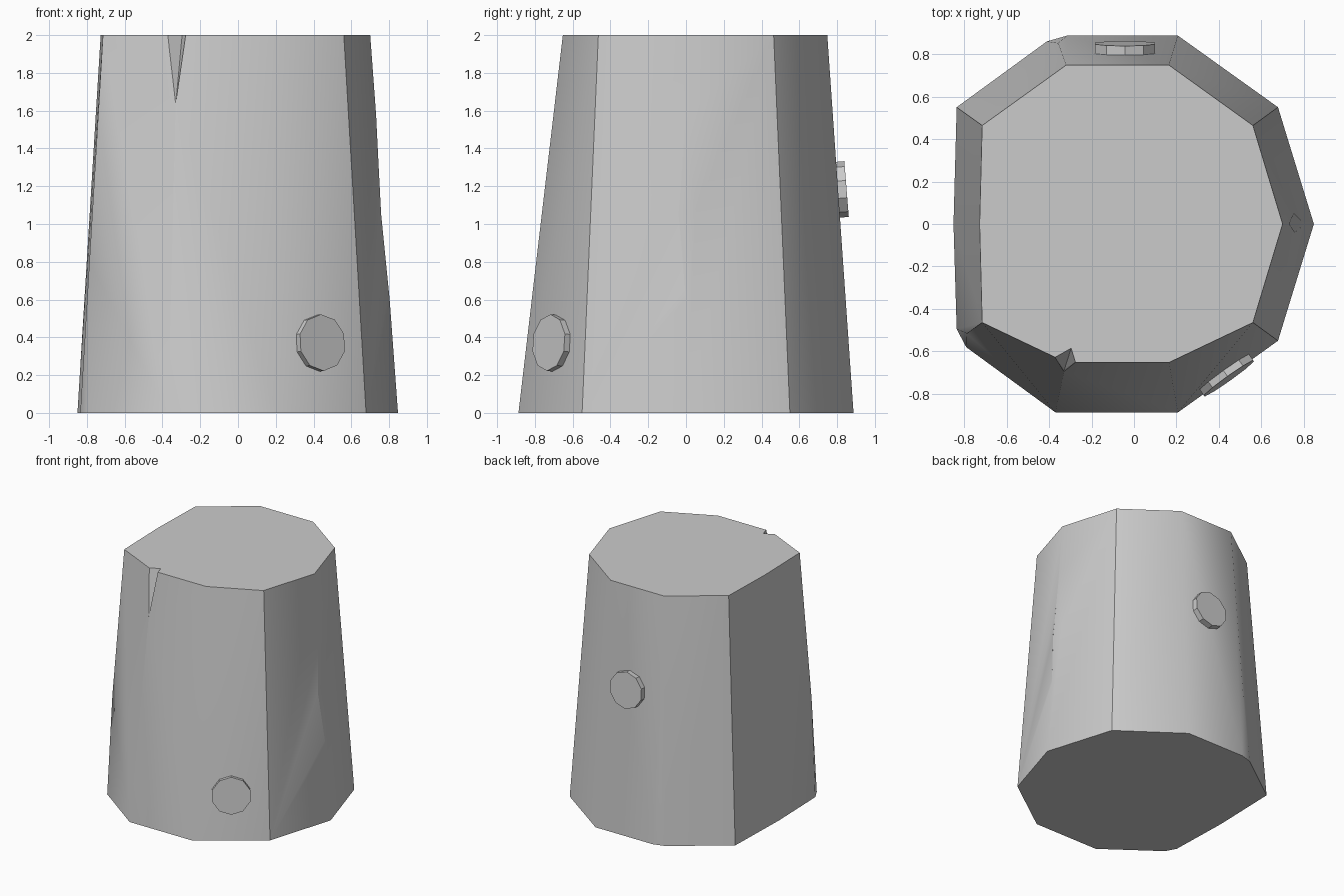
import bpy, bmesh, math
from mathutils import Vector

if "Cube" in bpy.data.objects:
    bpy.data.objects.remove(bpy.data.objects["Cube"])


def hull_object(name, points):
    """Solid wrapped tightly around a few corner points."""
    bm = bmesh.new()
    for p in points:
        bm.verts.new(p)
    bmesh.ops.convex_hull(bm, input=bm.verts[:])
    loose = [v for v in bm.verts if not v.link_faces]
    bmesh.ops.delete(bm, geom=loose, context='VERTS')
    bmesh.ops.dissolve_limit(bm, angle_limit=math.radians(0.3),
                             verts=bm.verts[:], edges=bm.edges[:])
    bmesh.ops.recalc_face_normals(bm, faces=bm.faces[:])
    mesh = bpy.data.meshes.new(name)
    bm.to_mesh(mesh)
    bm.free()
    obj = bpy.data.objects.new(name, mesh)
    bpy.context.collection.objects.link(obj)
    return obj


def cut(target, cutter):
    """Subtract the cutter, then remove it."""
    mod = target.modifiers.new("cut", 'BOOLEAN')
    mod.operation = 'DIFFERENCE'
    mod.solver = 'EXACT'
    mod.object = cutter
    bpy.context.view_layer.objects.active = target
    bpy.ops.object.modifier_apply(modifier=mod.name)
    bpy.data.objects.remove(cutter, do_unlink=True)


def knob(name, cap_centre, normal, radius=0.142, depth=0.09):
    """Low-poly branch stub, its outer cap at cap_centre."""
    n = Vector(normal).normalized()
    bpy.ops.mesh.primitive_cylinder_add(
        vertices=10, radius=radius, depth=depth,
        location=Vector(cap_centre) - n * depth / 2,
        rotation=n.to_track_quat('Z', 'Y').to_euler())
    bpy.context.object.name = name


# Tapered trunk: bottom ring has two corners chipped, top ring is smaller
bottom = [(0.847, 0), (0.678, 0.55), (0.207, 0.887), (-0.315, 0.887), (-0.41, 0.86),
          (-0.835, 0.55), (-0.85, 0), (-0.835, -0.495), (-0.79, -0.58),
          (-0.37, -0.887), (0.207, -0.887), (0.678, -0.55)]
top = [(0.70, 0), (0.56, 0.464), (0.165, 0.748), (-0.32, 0.748), (-0.715, 0.464),
       (-0.727, 0), (-0.715, -0.464), (-0.32, -0.652), (0.165, -0.652), (0.56, -0.464)]
chip_tips = [(-0.3575, 0.852, 0.5), (-0.787, -0.516, 0.8)]
trunk = hull_object("trunk", [(x, y, 0) for x, y in bottom]
                    + [(x, y, 2) for x, y in top] + chip_tips)

# Split in the front rim: a wedge running down to a point
tip = Vector((-0.33, -0.692, 1.63))
rim = [(-0.372, -0.628, 2), (-0.276, -0.65, 2), (-0.296, -0.585, 2), (-0.34, -0.80, 2)]
cut(trunk, hull_object("split_cutter", [tip] + [tip + (Vector(p) - tip) * 1.3 for p in rim]))

# Shallow diamond chip on the right ridge
cut(trunk, hull_object("chip_cutter", [(0.73, 0, 1.6), (0.803, 0, 0.6), (0.757, -0.04, 1.05),
                                       (0.752, 0.058, 1.08), (0.95, 0, 1.05)]))

bpy.ops.object.select_all(action='DESELECT')
trunk.select_set(True)
bpy.context.view_layer.objects.active = trunk
bpy.ops.object.shade_smooth_by_angle(angle=math.radians(36.5))

# Branch stubs on the front right and the back
knob("front_stub", (0.447, -0.727, 0.372), (0.577, -0.81, 0.08), radius=0.15)
knob("back_stub", (-0.043, 0.85, 1.185), (0, 1, 0.08), radius=0.148)
